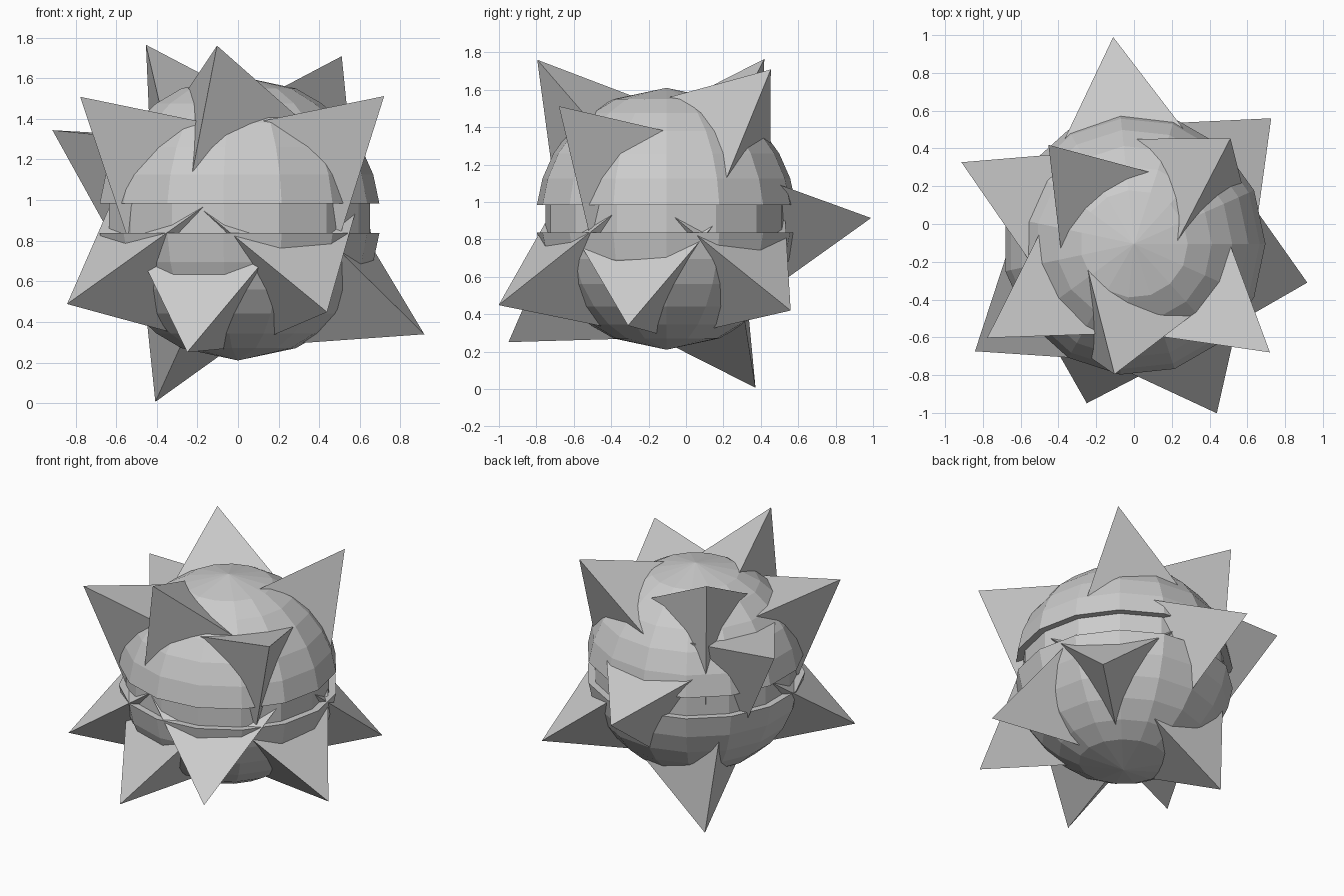
import bpy, bmesh, math
from mathutils import Vector

if "Cube" in bpy.data.objects:
    bpy.data.objects.remove(bpy.data.objects["Cube"])

CENTRE = Vector((0, -0.105, 0.91))
R, TIP, EDGE, SIDES = 0.70, 1.10, 0.90, 15


def finish(name, bm):
    bmesh.ops.recalc_face_normals(bm, faces=bm.faces[:])
    mesh = bpy.data.meshes.new(name)
    bm.to_mesh(mesh)
    bm.free()
    obj = bpy.data.objects.new(name, mesh)
    obj.location = CENTRE
    bpy.context.collection.objects.link(obj)


def lathe(name, profile):
    """Revolve (radius, z) points about z and cap both ends."""
    bm = bmesh.new()
    rings = []
    for r, z in profile:
        n = SIDES if r > 0 else 1
        rings.append([bm.verts.new((r * math.cos(math.tau * i / SIDES),
                                    r * math.sin(math.tau * i / SIDES), z)) for i in range(n)])
    for a, b in zip(rings, rings[1:]):
        for i in range(SIDES):
            j = (i + 1) % SIDES
            if len(b) == 1:
                bm.faces.new((a[i], a[j], b[0]))
            else:
                bm.faces.new((a[i], a[j], b[j], b[i]))
    for ring in (rings[0], rings[-1]):
        if len(ring) > 1:
            bm.faces.new(ring)
    finish(name, bm)


# Two faceted half shells with a recessed belt between them
half = [(R * math.sin(math.radians(a)), R * math.cos(math.radians(a)))
        for a in (84, 72, 60, 48, 36, 24, 0)]
lathe("upper_shell", half)
lathe("lower_shell", [(r, -z) for r, z in half])
lathe("belt", [(0.65, -0.09), (0.65, 0.09)])


def spike(name, tip, roll):
    """Regular tetrahedron pointing outward; roll turns it about its axis."""
    d = (Vector(tip) - CENTRE).normalized()
    h = Vector((-d.y, d.x, 0)).normalized()
    u = d.cross(h)
    bm = bmesh.new()
    apex = bm.verts.new(d * TIP)
    base = []
    for k in range(3):
        a = math.radians(roll + 120 * k)
        side = h * math.cos(a) + u * math.sin(a)
        base.append(bm.verts.new(d * (TIP - EDGE * math.sqrt(2 / 3)) + side * EDGE / math.sqrt(3)))
    bm.faces.new(base)
    for k in range(3):
        bm.faces.new((apex, base[k], base[(k + 1) % 3]))
    finish(name, bm)


# Spikes: tip position and roll in degrees
spikes = [
    ((-0.103, -0.793, 1.757), 9),
    ((-0.454, 0.420, 1.766), 30),
    ((0.515, 0.458, 1.715), -4),
    ((0.720, -0.680, 1.512), 29),
    ((-0.773, -0.600, 1.505), 30),
    ((-0.916, 0.328, 1.345), 30),
    ((-0.832, -0.667, 0.493), 30),
    ((0.916, -0.310, 0.340), 33),
    ((-0.248, -0.942, 0.256), 31),
    ((-0.409, 0.374, 0.002), 76),
    ((0.436, -0.997, 0.451), 31),
    ((-0.111, 0.998, 0.914), 31),
    ((0.730, 0.563, 0.417), 30),
]
for i, (tip, roll) in enumerate(spikes):
    spike(f"spike_{i + 1}", tip, roll)
